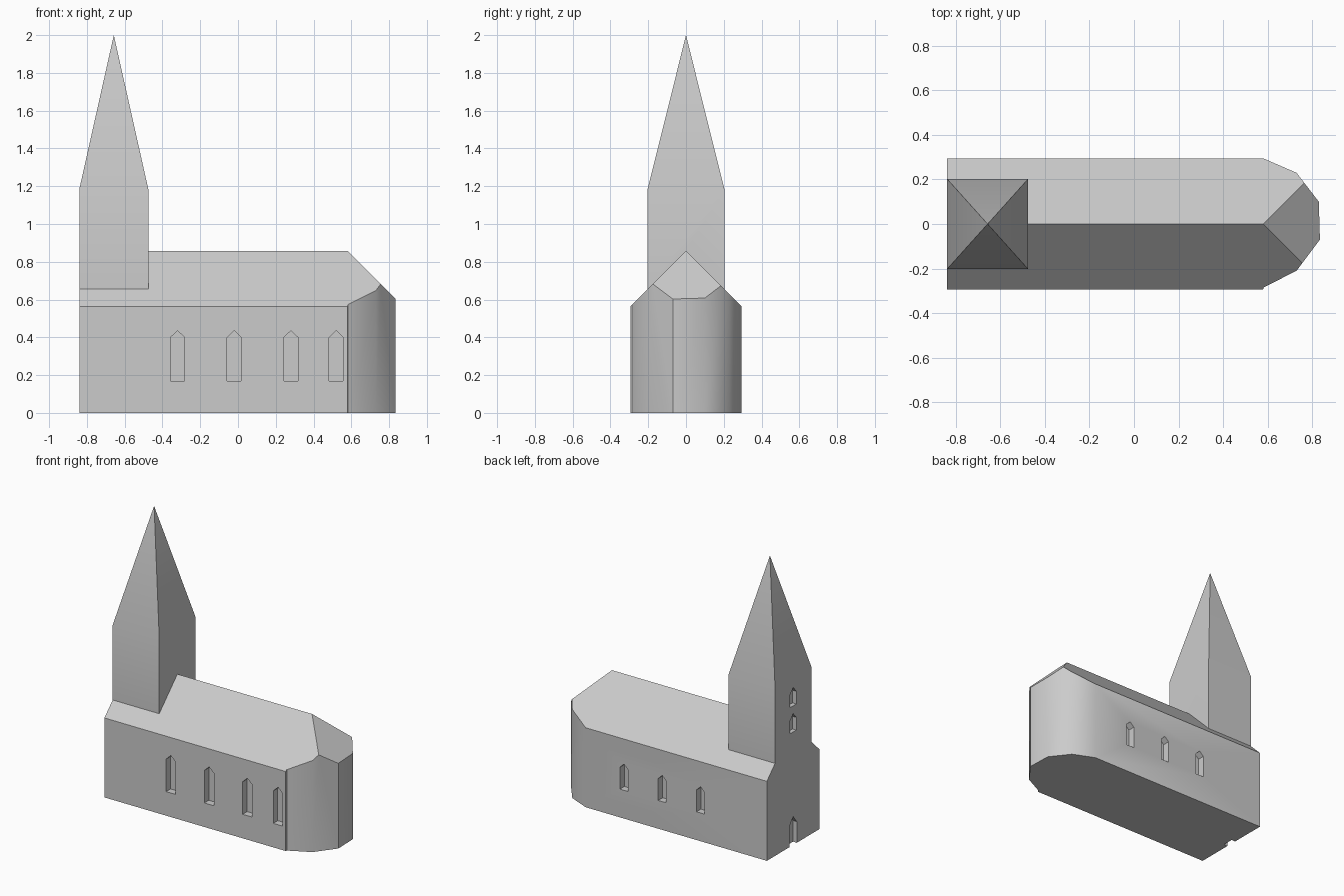
import bpy, bmesh, math
from mathutils import Vector

if "Cube" in bpy.data.objects:
    bpy.data.objects.remove(bpy.data.objects["Cube"])

stone = bpy.data.materials.new("stone grey")
stone.diffuse_color = (0.6, 0.6, 0.6, 1)
stone.use_nodes = True
stone.node_tree.nodes["Principled BSDF"].inputs["Base Color"].default_value = stone.diffuse_color


def add_object(name, bm):
    bmesh.ops.recalc_face_normals(bm, faces=bm.faces)
    mesh = bpy.data.meshes.new(name)
    bm.to_mesh(mesh)
    bm.free()
    mesh.materials.append(stone)
    obj = bpy.data.objects.new(name, mesh)
    bpy.context.collection.objects.link(obj)
    return obj


def prism(points, offset):
    """Extrude a flat outline into a closed solid."""
    bm = bmesh.new()
    base = bm.faces.new([bm.verts.new(p) for p in points])
    top = bmesh.ops.extrude_face_region(bm, geom=[base], use_keep_orig=True)["geom"]
    verts = [v for v in top if isinstance(v, bmesh.types.BMVert)]
    bmesh.ops.translate(bm, verts=verts, vec=offset)
    return bm


def combine(target, other, operation):
    mod = target.modifiers.new(operation.title(), "BOOLEAN")
    mod.object, mod.operation, mod.solver = other, operation, "EXACT"
    bpy.context.view_layer.objects.active = target
    bpy.ops.object.modifier_apply(modifier=mod.name)
    bpy.data.objects.remove(other)


def pointed_outline(width, bottom, shoulder, peak):
    w = width / 2
    return [(-w, bottom), (w, bottom), (w, shoulder), (0, peak), (-w, shoulder)]


# Nave and many-sided apse, cut to a ridge roof with a hipped end
footprint = [(-0.84, -0.295), (0.58, -0.295), (0.582, -0.285), (0.73, -0.21),
             (0.835, -0.07), (0.83, 0.10), (0.73, 0.23), (0.58, 0.295), (-0.84, 0.295)]
bm = prism([(x, y, 0) for x, y in footprint], (0, 0, 1.2))
for normal in ((0, -1, 1), (0, 1, 1), (1, 0, 1)):
    cut = bmesh.ops.bisect_plane(
        bm, geom=bm.verts[:] + bm.edges[:] + bm.faces[:], dist=1e-5,
        plane_co=(0.58, 0, 0.858), plane_no=Vector(normal).normalized(), clear_outer=True)
    rim = [e for e in cut["geom_cut"] if isinstance(e, bmesh.types.BMEdge) and e.is_boundary]
    bmesh.ops.edgeloop_fill(bm, edges=rim)
church = add_object("church", bm)

# Square tower with its pyramid spire
x0, x1, y0, y1 = -0.84, -0.475, -0.203, 0.203
corners = [(x0, y0), (x1, y0), (x1, y1), (x0, y1)]
bm = bmesh.new()
low = [bm.verts.new((x, y, 0.4)) for x, y in corners]
high = [bm.verts.new((x, y, 1.185)) for x, y in corners]
apex = bm.verts.new(((x0 + x1) / 2, 0, 2))
bm.faces.new(low)
for i in range(4):
    j = (i + 1) % 4
    bm.faces.new((low[i], low[j], high[j], high[i]))
    bm.faces.new((high[i], high[j], apex))
combine(church, add_object("tower", bm), "UNION")

# Recessed pointed windows on the two long sides
front_shape = pointed_outline(0.074, 0.17, 0.40, 0.435)
back_shape = pointed_outline(0.062, 0.20, 0.355, 0.385)
for side, shape, centres in ((-1, front_shape, (-0.32, -0.02, 0.28, 0.52)),
                             (1, back_shape, (-0.32, -0.02, 0.28))):
    for cx in centres:
        bm = prism([(cx + u, side * 0.245, z) for u, z in shape], (0, side * 0.1, 0))
        combine(church, add_object("window_cutter", bm), "DIFFERENCE")

# Doorway and the two belfry openings on the tower front
for shape in (pointed_outline(0.08, -0.02, 0.15, 0.20),
              pointed_outline(0.07, 0.80, 0.89, 0.93),
              pointed_outline(0.07, 0.985, 1.075, 1.115)):
    bm = prism([(-0.81, u, z) for u, z in shape], (-0.1, 0, 0))
    combine(church, add_object("opening_cutter", bm), "DIFFERENCE")

# Soften the apse walls while keeping roof and corner edges crisp
bpy.ops.object.select_all(action="DESELECT")
church.select_set(True)
bpy.context.view_layer.objects.active = church
bpy.ops.object.shade_smooth_by_angle(angle=math.radians(37))
